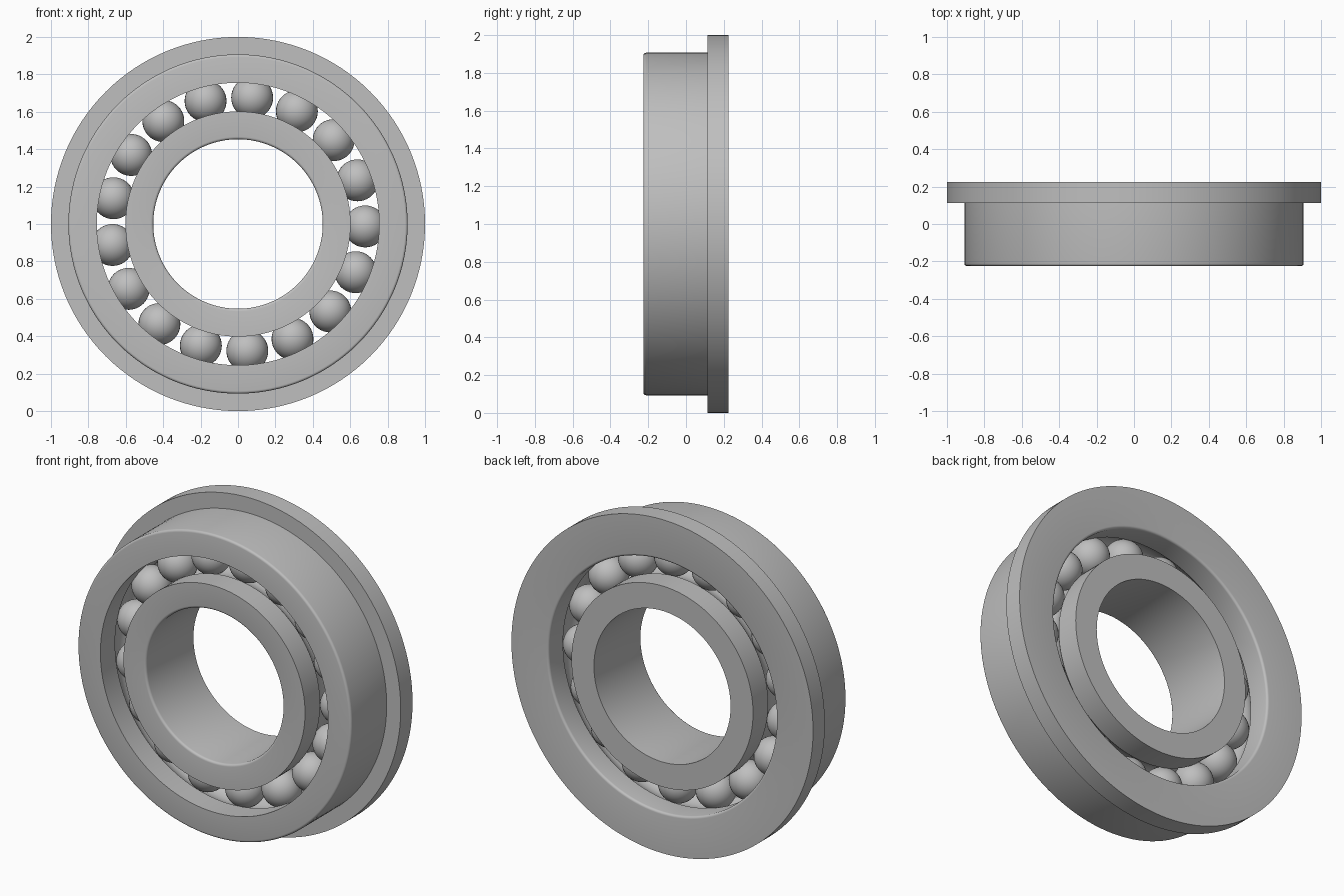
import bpy, bmesh
from math import sin, cos, pi, radians, asin
from mathutils import Vector

if "Cube" in bpy.data.objects:
    bpy.data.objects.remove(bpy.data.objects["Cube"], do_unlink=True)

HALF = 0.225         # half the bearing width
FLANGE_Y = 0.113     # front face of the flange
BALL_R = 0.112
PITCH_R = 0.68       # circle through the ball centres
BALLS = 17
FILLET = 0.014
CENTRE = Vector((0, 0, 1))

steel = bpy.data.materials.new("steel_grey")
steel.use_nodes = True
grey = (0.52, 0.52, 0.52, 1)
steel.diffuse_color = grey
steel.node_tree.nodes["Principled BSDF"].inputs["Base Color"].default_value = grey


def arc(r, y, radius, start, end, steps):
    """Arc points (radius, y) about a centre, angles in radians."""
    angles = [start + (end - start) * i / steps for i in range(steps + 1)]
    return [(r + radius * cos(a), y + radius * sin(a)) for a in angles]


def finish(bm, name):
    bmesh.ops.recalc_face_normals(bm, faces=bm.faces)
    mesh = bpy.data.meshes.new(name)
    bm.to_mesh(mesh)
    bm.free()
    mesh.materials.append(steel)
    obj = bpy.data.objects.new(name, mesh)
    bpy.context.collection.objects.link(obj)
    bpy.ops.object.select_all(action="DESELECT")
    obj.select_set(True)
    bpy.context.view_layer.objects.active = obj
    bpy.ops.object.shade_smooth_by_angle(angle=radians(30))
    return obj


def lathe(name, profile, segments=128):
    """Revolve a closed (radius, y) profile around the bearing axis."""
    bm = bmesh.new()
    rings = []
    for i in range(segments):
        a = 2 * pi * i / segments
        rings.append([bm.verts.new((r * cos(a), y, 1 + r * sin(a))) for r, y in profile])
    n = len(profile)
    for i, ring in enumerate(rings):
        following = rings[(i + 1) % segments]
        for j in range(n):
            k = (j + 1) % n
            bm.faces.new((ring[j], ring[k], following[k], following[j]))
    return finish(bm, name)


# Outer ring with its flange and ball groove
BORE = 0.755
BODY = 0.907
groove = asin(0.08 / BALL_R)
outer = [(BORE, -HALF)]
outer += arc(BODY - FILLET, -HALF + FILLET, FILLET, -pi / 2, 0, 4)
outer += [(BODY, FLANGE_Y), (1, FLANGE_Y), (1, HALF)]
outer += arc(BORE + FILLET, HALF - FILLET, FILLET, pi / 2, pi, 4)
outer += arc(PITCH_R, 0, BALL_R + 0.001, groove, -groove, 12)
lathe("outer_ring", outer)

# Inner ring with its ball groove
HOLE = 0.453
RACE = 0.602
inner = [(HOLE, HALF)]
inner += arc(HOLE + FILLET, -HALF + FILLET, FILLET, -pi, -pi / 2, 4)
inner += [(RACE, -HALF)]
inner += arc(PITCH_R, 0, BALL_R + 0.001, pi + groove, pi - groove, 12)
inner += [(RACE, HALF)]
lathe("inner_ring", inner)

# Balls between the rings
for i in range(BALLS):
    a = radians(-1.1) + 2 * pi * i / BALLS
    bm = bmesh.new()
    bmesh.ops.create_uvsphere(bm, u_segments=32, v_segments=20, radius=BALL_R)
    ball = finish(bm, f"ball_{i + 1}")
    ball.location = CENTRE + PITCH_R * Vector((cos(a), 0, sin(a)))
